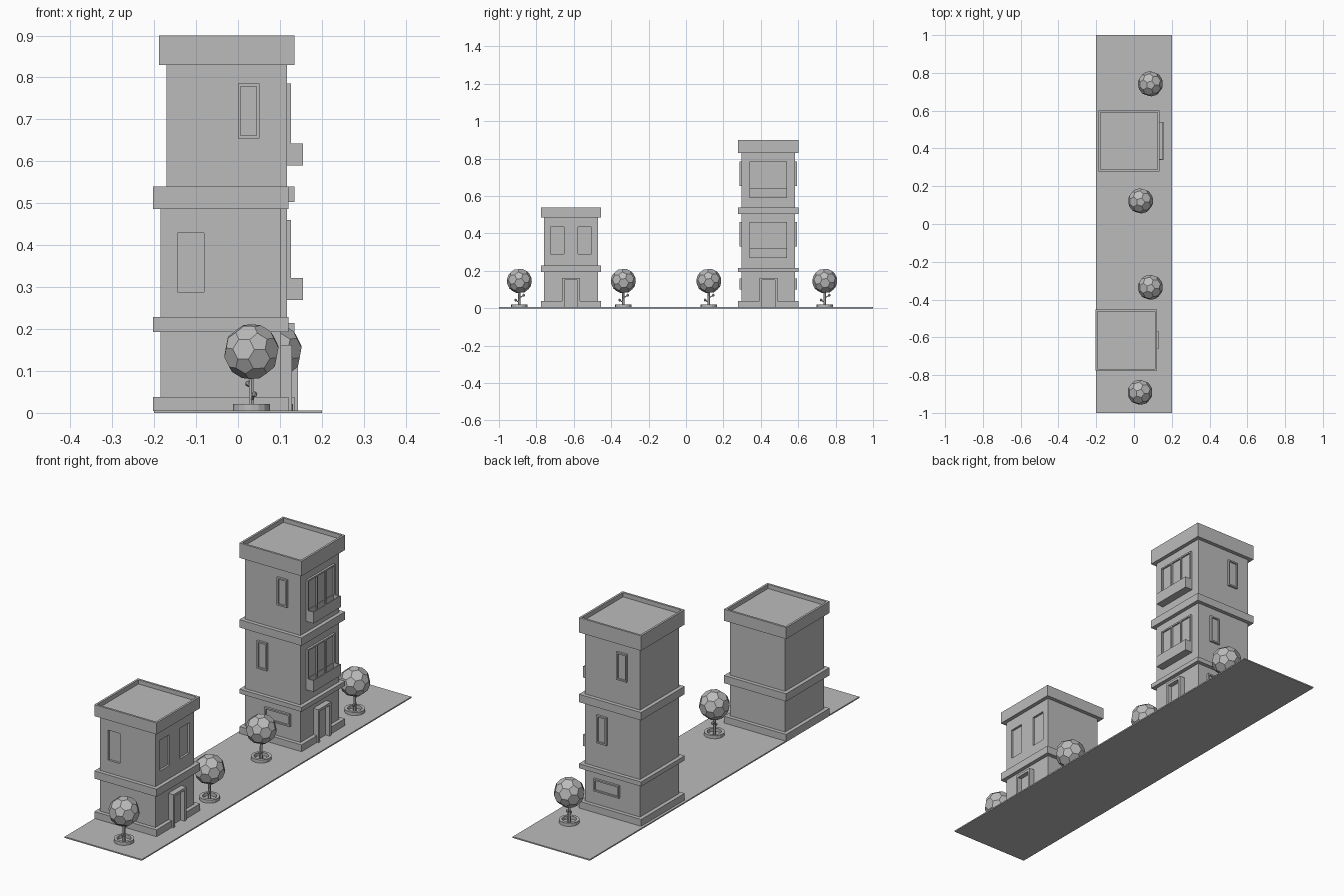
import bpy, bmesh, math
from mathutils import Matrix, Vector

if "Cube" in bpy.data.objects:
    bpy.data.objects.remove(bpy.data.objects["Cube"])

grey = bpy.data.materials.new("plain_grey")
grey.diffuse_color = (0.5, 0.5, 0.5, 1)
grey.use_nodes = True
grey.node_tree.nodes["Principled BSDF"].inputs["Base Color"].default_value = grey.diffuse_color

H = 0.1435   # half width of walls
T = 0.1615   # half width of trims


def finish(bm, name):
    bmesh.ops.recalc_face_normals(bm, faces=bm.faces[:])
    me = bpy.data.meshes.new(name)
    bm.to_mesh(me)
    bm.free()
    me.materials.append(grey)
    ob = bpy.data.objects.new(name, me)
    bpy.context.collection.objects.link(ob)
    return ob


def box(bm, x0, x1, y0, y1, z0, z1):
    size = Matrix.Diagonal((abs(x1 - x0), abs(y1 - y0), z1 - z0, 1))
    mid = Matrix.Translation(((x0 + x1) / 2, (y0 + y1) / 2, (z0 + z1) / 2))
    return bmesh.ops.create_cube(bm, size=1, matrix=mid @ size)["verts"]


def tray(bm, x0, x1, y0, y1, z0, z1, rim, depth):
    """Box with a sunken top."""
    box(bm, x0, x1, y0, y1, z0, z1)
    bm.normal_update()
    top = max(bm.faces, key=lambda f: f.calc_center_median().z)
    bmesh.ops.inset_region(bm, faces=[top], thickness=rim)
    inner = bmesh.ops.extrude_discrete_faces(bm, faces=[top])["faces"][0]
    bmesh.ops.translate(bm, verts=inner.verts[:], vec=(0, 0, -depth))


def plate(bm, c, side, u0, u1, z0, z1, d0, d1):
    """Box on a wall: u along the wall from its middle, d outward from it."""
    cx, cy = c
    if side == "right":
        box(bm, cx + H + d0, cx + H + d1, cy + u0, cy + u1, z0, z1)
    else:
        s = -1 if side == "front" else 1
        box(bm, cx + u0, cx + u1, cy + s * (H + d0), cy + s * (H + d1), z0, z1)


def window(c, side, u0, u1, z0, z1, panes, name, b=0.007, d=0.01):
    bm = bmesh.new()
    for z in (z0, z1 - b):
        plate(bm, c, side, u0, u1, z, z + b, -0.002, d)
    for i in range(panes + 1):
        u = u0 + (u1 - u0 - b) * i / panes
        plate(bm, c, side, u, u + b, z0 + b, z1 - b, -0.002, d)
    plate(bm, c, side, u0 + b / 2, u1 - b / 2, z0 + b / 2, z1 - b / 2, -0.002, 0.003)
    finish(bm, name)


def building(c, bands, roof, name):
    """Walls, plinth, trim bands, sunken roof and doorway."""
    cx, cy = c
    bm = bmesh.new()
    box(bm, cx - H, cx + H, cy - H, cy + H, 0.004, roof[0] + 0.005)
    walls = finish(bm, name + "_walls")

    bm = bmesh.new()
    box(bm, cx - T, cx + H, cy - T, cy + T, 0.004, 0.038)
    for s in (-1, 1):
        box(bm, cx + H, cx + T, cy + s * 0.048, cy + s * T, 0.004, 0.038)
    finish(bm, name + "_plinth")

    bm = bmesh.new()
    for z0, z1 in bands:
        box(bm, cx - T, cx + T, cy - T, cy + T, z0, z1)
    finish(bm, name + "_bands")

    bm = bmesh.new()
    tray(bm, cx - T, cx + T, cy - T, cy + T, roof[0], roof[1], 0.014, 0.02)
    finish(bm, name + "_roof")

    bm = bmesh.new()
    for u in (-0.048, 0.035):
        plate(bm, c, "right", u, u + 0.013, 0.004, 0.15, -0.002, 0.026)
    plate(bm, c, "right", -0.048, 0.048, 0.15, 0.162, -0.002, 0.026)
    finish(bm, name + "_door_frame")
    bm = bmesh.new()
    plate(bm, c, "right", -0.035, 0.035, 0.004, 0.15, -0.002, 0.005)
    finish(bm, name + "_door")
    return walls


# Pavement
bm = bmesh.new()
box(bm, -0.2, 0.2, -1, 1, 0, 0.006)
finish(bm, "pavement")

# Small building with recessed windows
A = (-0.041, -0.615)
walls = building(A, [(0.193, 0.229)], (0.486, 0.54), "small_building")
bm = bmesh.new()
plate(bm, A, "front", -0.103, -0.04, 0.288, 0.429, -0.01, 0.02)
for u in (-0.109, 0.038):
    plate(bm, A, "right", u, u + 0.071, 0.29, 0.434, -0.01, 0.02)
cutter = finish(bm, "window_cutter")
cutter.hide_render = True
mod = walls.modifiers.new("window_recesses", "BOOLEAN")
mod.operation, mod.solver, mod.object = "DIFFERENCE", "EXACT", cutter
bpy.context.view_layer.objects.active = walls
bpy.ops.object.modifier_apply(modifier=mod.name)
bpy.data.objects.remove(cutter)

# Tall building with framed windows and balconies
B = (-0.0265, 0.44)
building(B, [(0.193, 0.214), (0.503, 0.54)], (0.83, 0.9), "tall_building")
for side, s in (("front", 1), ("back", -1)):
    for z0, z1, u in ((0.33, 0.46, -0.052 * s), (0.655, 0.785, 0.052 * s)):
        window(B, side, u - 0.026, u + 0.026, z0, z1, 1, side + "_window")
    window(B, side, 0.027 - 0.066, 0.027 + 0.066, 0.1, 0.158, 1, side + "_shop_window")
for z0, z1 in ((0.269, 0.46), (0.59, 0.785)):
    window(B, "right", -0.101, 0.101, z0, z1, 3, "balcony_window")
    bm = bmesh.new()
    x = B[0] + H
    tray(bm, x, x + 0.038, B[1] - 0.101, B[1] + 0.101, z0, z0 + 0.053, 0.007, 0.045)
    finish(bm, "balcony")

# Trees
for tx, ty in ((0.087, 0.742), (0.035, 0.122), (0.087, -0.335), (0.032, -0.891)):
    base = Vector((tx, ty, 0))

    # Crown: faceted ball of pentagons and hexagons
    bm = bmesh.new()
    bmesh.ops.create_icosphere(bm, subdivisions=1, radius=1)
    edge = bm.edges[:][0].calc_length()
    bmesh.ops.bevel(bm, geom=bm.verts[:], offset=edge / 3, offset_type="OFFSET",
                    affect="VERTICES", segments=1, profile=0.5)
    for v in bm.verts:
        v.co = Matrix.Rotation(0.1, 3, "X") @ v.co.normalized() * 0.067
        v.co += base + Vector((0, 0, 0.146))
    finish(bm, "tree_crown")

    # Trunk and two budding twigs
    bm = bmesh.new()

    def stick(a, b, r):
        d = b - a
        m = Matrix.Translation(base + (a + b) / 2) @ d.to_track_quat("Z", "Y").to_matrix().to_4x4()
        bmesh.ops.create_cone(bm, cap_ends=True, segments=6, radius1=r, radius2=r * 0.8,
                              depth=d.length, matrix=m)
    stick(Vector((0, 0, 0)), Vector((0, 0, 0.1)), 0.007)
    for z, end in ((0.03, (0.007, -0.02, 0.044)), (0.055, (-0.008, 0.024, 0.07))):
        stick(Vector((0, 0, z)), Vector(end), 0.003)
        bmesh.ops.create_icosphere(bm, subdivisions=1, radius=0.008,
                                   matrix=Matrix.Translation(base + Vector(end)))
    finish(bm, "tree_trunk")

    # Ring kerb
    bm = bmesh.new()
    n = 16
    loops = []
    for i in range(n):
        a = 2 * math.pi * i / n
        loops.append([bm.verts.new(base + Vector((r * math.cos(a), r * math.sin(a), z)))
                      for r, z in ((0.044, 0.004), (0.044, 0.021), (0.031, 0.021), (0.031, 0.004))])
    for i in range(n):
        p, q = loops[i], loops[(i + 1) % n]
        for k in range(4):
            bm.faces.new((p[k], q[k], q[(k + 1) % 4], p[(k + 1) % 4]))
    finish(bm, "tree_kerb")
